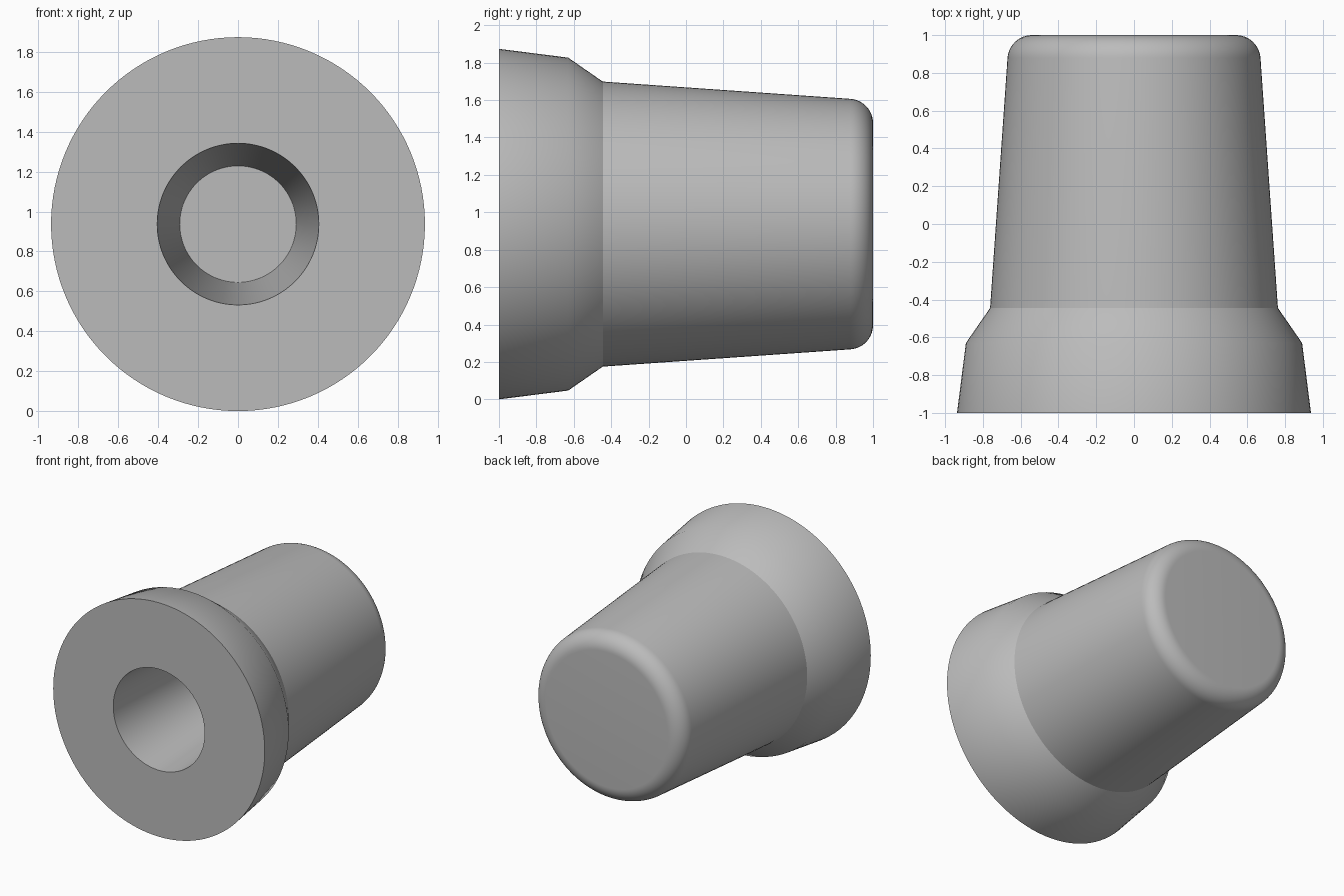
import bpy, bmesh, math
from mathutils import Matrix, Vector

if "Cube" in bpy.data.objects:
    bpy.data.objects.remove(bpy.data.objects["Cube"], do_unlink=True)

SEGMENTS = 128
RADIUS = 0.937   # front rim radius, also the height of the axis

grey = bpy.data.materials.new("plain grey")
grey.use_nodes = True
grey.diffuse_color = (0.5, 0.5, 0.5, 1)
grey.node_tree.nodes["Principled BSDF"].inputs["Base Color"].default_value = (0.5, 0.5, 0.5, 1)


def rounded_corner(y, r, size, start, steps=12):
    """Arc of (y, r) points turning from the side wall to the end face."""
    angles = [math.radians(start + (90 - start) * i / steps) for i in range(steps + 1)]
    return [(y + size * math.sin(a), r + size * math.cos(a)) for a in angles]


def lathe(name, profile):
    """Turn (y, radius) points around the y axis; both ends lie on the axis."""
    bm = bmesh.new()
    verts = [bm.verts.new((r, y, 0)) for y, r in profile]
    edges = [bm.edges.new(pair) for pair in zip(verts, verts[1:])]
    bmesh.ops.spin(bm, geom=verts + edges, cent=(0, 0, 0), axis=(0, 1, 0),
                   angle=math.tau, steps=SEGMENTS)
    bmesh.ops.remove_doubles(bm, verts=bm.verts, dist=0.0005)
    bmesh.ops.recalc_face_normals(bm, faces=bm.faces)
    bmesh.ops.transform(bm, matrix=Matrix.Translation(Vector((0, 0, RADIUS))), verts=bm.verts)
    mesh = bpy.data.meshes.new(name)
    bm.to_mesh(mesh)
    bm.free()
    mesh.materials.append(grey)
    obj = bpy.data.objects.new(name, mesh)
    bpy.context.collection.objects.link(obj)
    return obj


# Blind tapered bore, flared collar, tapered body, rounded back end
bore = [(0.6, 0), (0.6, 0.292), (-1, 0.405)]
collar = [(-1, RADIUS), (-0.63, 0.89), (-0.445, 0.762)]
back_end = rounded_corner(0.87, 0.54, 0.13, 4) + [(1, 0)]
plug = lathe("tapered_plug", bore + collar + back_end)

bpy.ops.object.select_all(action="DESELECT")
plug.select_set(True)
bpy.context.view_layer.objects.active = plug
bpy.ops.object.shade_smooth_by_angle(angle=math.radians(29))
